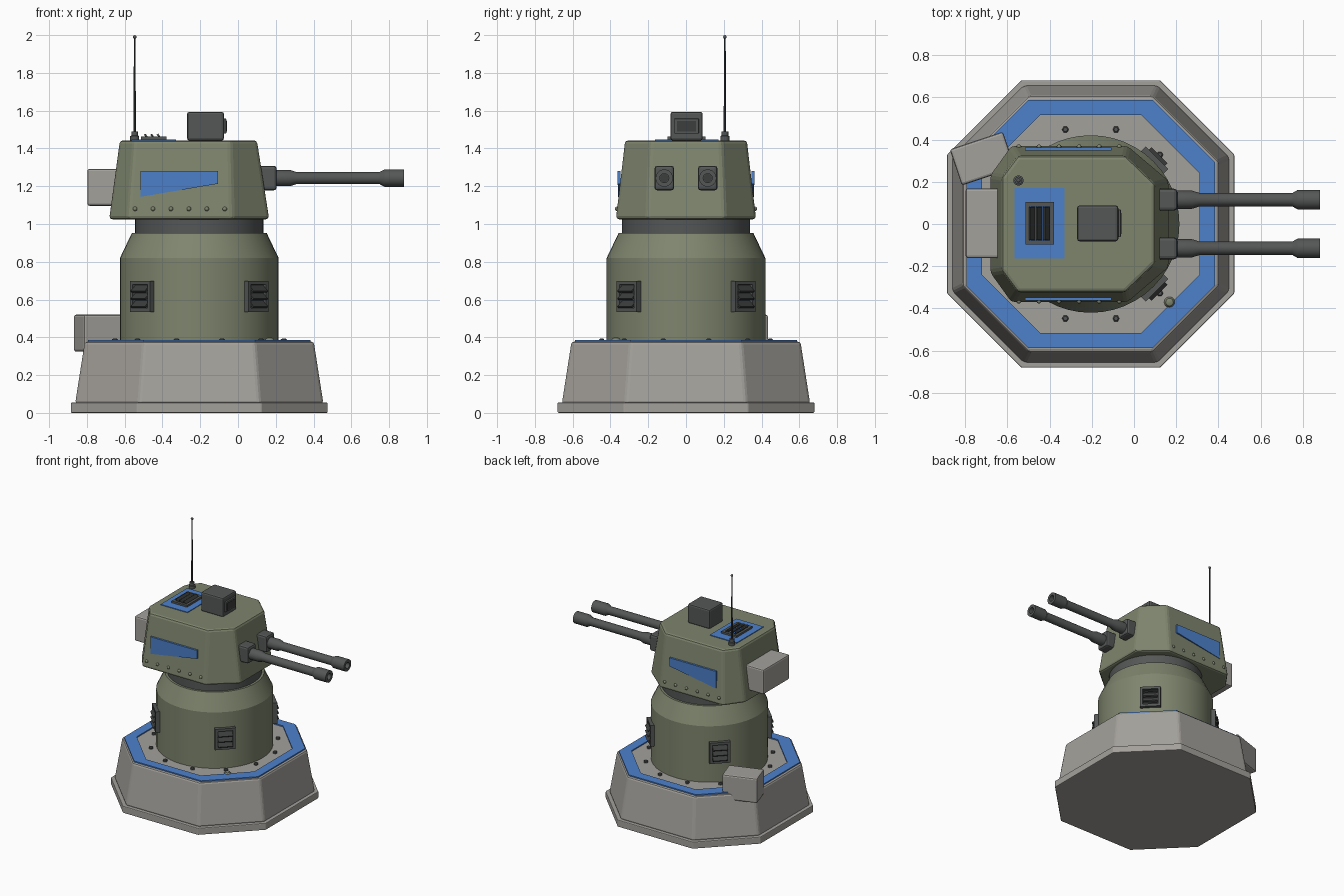
import bpy, bmesh
from math import sin, cos, pi, radians
from mathutils import Matrix, Vector

default = bpy.data.objects.get("Cube")
if default:
    bpy.data.objects.remove(default)

CX = -0.205  # axis of the base and body


def material(name, rgb):
    m = bpy.data.materials.new(name)
    m.use_nodes = True
    m.diffuse_color = (*rgb, 1)
    m.node_tree.nodes["Principled BSDF"].inputs["Base Color"].default_value = (*rgb, 1)
    return m


OLIVE = material("olive armour", (0.21, 0.235, 0.155))
GREY = material("concrete grey", (0.37, 0.355, 0.33))
METAL = material("gunmetal", (0.09, 0.096, 0.094))
DARK = material("dark metal", (0.045, 0.047, 0.047))
BLUE = material("blue paint", (0.075, 0.22, 0.60))


def finish(name, bm, mats, bevel=0, smooth=False):
    bmesh.ops.recalc_face_normals(bm, faces=bm.faces)
    mesh = bpy.data.meshes.new(name)
    bm.to_mesh(mesh)
    bm.free()
    for m in mats:
        mesh.materials.append(m)
    ob = bpy.data.objects.new(name, mesh)
    bpy.context.scene.collection.objects.link(ob)
    if bevel:
        mod = ob.modifiers.new("Bevel", 'BEVEL')
        mod.width, mod.segments = bevel, 2
        mod.limit_method, mod.angle_limit = 'ANGLE', radians(25)
    if smooth:
        bpy.ops.object.select_all(action='DESELECT')
        ob.select_set(True)
        bpy.context.view_layer.objects.active = ob
        bpy.ops.object.shade_smooth_by_angle(angle=radians(25))
    return ob


def loft(name, rings, mat, closed=False, **kw):
    """Skin a list of equal point rings, capped unless closed into a loop."""
    bm = bmesh.new()
    loops = [[bm.verts.new(p) for p in ring] for ring in rings]
    pairs = list(zip(loops, loops[1:])) + ([(loops[-1], loops[0])] if closed else [])
    n = len(loops[0])
    for a, b in pairs:
        for i in range(n):
            j = (i + 1) % n
            bm.faces.new((a[i], a[j], b[j], b[i]))
    if not closed:
        bm.faces.new(loops[0])
        bm.faces.new(loops[-1])
    return finish(name, bm, [mat], **kw)


def lathe(name, profile, mat, origin, n=32, along_x=False):
    """Revolve (radius, height) points about z, or about x."""
    rings = []
    for r, h in profile:
        pts = [(r * cos(2 * pi * i / n), r * sin(2 * pi * i / n), h) for i in range(n)]
        if along_x:
            pts = [(z, x, y) for x, y, z in pts]
        rings.append([Vector(origin) + Vector(p) for p in pts])
    return loft(name, rings, mat, smooth=n > 6)


def add_box(bm, centre, size, index=0, tilt=0):
    geo = bmesh.ops.create_cube(bm, size=1, matrix=Matrix.Translation(centre)
                                @ Matrix.Rotation(tilt, 4, 'Y') @ Matrix.Diagonal((*size, 1)))
    for f in {f for v in geo["verts"] for f in v.link_faces}:
        f.material_index = index


def box(name, centre, size, mat, bevel=0.012, turn=0):
    bm = bmesh.new()
    add_box(bm, (0, 0, 0), size)
    bm.transform(Matrix.Translation(centre) @ Matrix.Rotation(turn, 4, 'Z'))
    return finish(name, bm, [mat], bevel)


def octagon(half, z, ratio=0.484):
    s = half * ratio
    pts = [(half, s), (s, half), (-s, half), (-half, s),
           (-half, -s), (-s, -half), (s, -half), (half, -s)]
    return [(CX + x, y, z) for x, y in pts]


def vent(name, matrix, w, h, tilt, length):
    """Louvred grille; local x points out of the surface."""
    bm = bmesh.new()
    rim = 0.02
    add_box(bm, (-0.015, 0, 0), (0.03, w - rim, h - rim), 1)
    for s in (-1, 1):
        add_box(bm, (-0.005, s * (w - rim) / 2, 0), (0.05, rim, h))
        add_box(bm, (-0.005, 0, s * (h - rim) / 2), (0.05, w - 2 * rim, rim))
    for i in (-1, 0, 1):
        add_box(bm, (0.014, 0, i * h * 0.25), (length, w - 2.2 * rim, 0.01), 1, tilt)
    bm.transform(matrix)
    return finish(name, bm, [METAL, DARK])


# Octagonal base with footing and painted ring
loft("base_footing", [octagon(0.68, 0), octagon(0.68, 0.055)], GREY, bevel=0.006)
loft("base", [octagon(0.657, 0.05), octagon(0.606, 0.377)], GREY, bevel=0.014)
loft("base_ring", [octagon(0.588, 0.37, 0.5), octagon(0.588, 0.386, 0.5),
                   octagon(0.515, 0.386, 0.465), octagon(0.515, 0.37, 0.465)], BLUE, closed=True)
for i in range(12):
    a = radians(15 + 30 * i)
    lathe(f"base_bolt_{i + 1}", [(0.016, 0.37), (0.016, 0.388), (0.01, 0.393)], METAL,
          (CX + 0.463 * cos(a), 0.463 * sin(a), 0), n=6)
lathe("base_dome", [(0.026, 0.37), (0.025, 0.385), (0.018, 0.396), (0.006, 0.4)], OLIVE,
      (0.168, -0.37, 0), n=16)
box("base_crate", (-0.718, 0.31, 0.422), (0.265, 0.18, 0.196), GREY, turn=radians(18.5))

# Round body, neck and four louvred vents
lathe("body", [(0.42, 0.37), (0.42, 0.82), (0.357, 0.952)], OLIVE, (CX, 0, 0), n=48)
lathe("neck", [(0.34, 0.94), (0.34, 1.04)], METAL, (CX, 0, 0), n=48)
for i in range(4):
    turn = Matrix.Rotation(radians(45 + 90 * i), 4, 'Z')
    vent(f"body_vent_{i + 1}", Matrix.Translation((CX, 0, 0.617)) @ turn
         @ Matrix.Translation((0.424, 0, 0)), 0.15, 0.165, radians(40), 0.05)


# Turret shell, with large front chamfers and smaller rear ones
def turret_plan(z, back, front, half, rear_cut, front_cut):
    (rx, ry), (fx, fy) = rear_cut, front_cut
    side = [(front, half - fy), (front - fx, half), (back + rx, half), (back, half - ry)]
    return [(x, y, z) for x, y in side] + [(x, -y, z) for x, y in reversed(side)]


loft("turret", [turret_plan(1.025, -0.682, 0.165, 0.371, (0.1, 0.14), (0.195, 0.165)),
                turret_plan(1.443, -0.625, 0.1, 0.322, (0.075, 0.1), (0.14, 0.135))],
     OLIVE, bevel=0.017)

# Side markings and rivets
for s, side in ((-1, "right"), (1, "left")):
    outline = [(-0.515, 1.28), (-0.107, 1.28), (-0.107, 1.213), (-0.515, 1.144)]
    loft(f"marking_{side}", [[(x, s * (y + (z - 1.14) * 0.02), z) for x, z in outline]
                             for y in (0.345, 0.360)], BLUE)
    for i in range(6):
        bm = bmesh.new()
        bmesh.ops.create_icosphere(bm, subdivisions=2, radius=0.012,
                                   matrix=Matrix.Translation((-0.545 + 0.095 * i, s * 0.365, 1.08)))
        finish(f"rivet_{side}_{i + 1}", bm, [OLIVE], smooth=True)

# Twin guns: mantlet, collar, barrel and bored muzzle
for s, side in ((-1, "right"), (1, "left")):
    y, z = s * 0.115, 1.243
    box(f"mantlet_{side}", (0.155, y, z), (0.1, 0.104, 0.13), METAL, 0.015)
    lathe(f"barrel_{side}", [(0.043, 0.19), (0.043, 0.275), (0.032, 0.31), (0.032, 0.75),
                             (0.046, 0.775), (0.046, 0.88), (0.024, 0.88), (0.024, 0.81)],
          METAL, (0, y, z), n=24, along_x=True)
    lathe(f"bore_{side}", [(0.023, 0.805), (0.023, 0.815)], DARK, (0, y, z), n=24, along_x=True)

# Roof sight
box("sight", (-0.172, 0.003, 1.518), (0.195, 0.17, 0.152), METAL, 0.012)
box("sight_bezel", (-0.072, 0.003, 1.518), (0.02, 0.13, 0.08), METAL, 0.004)
box("sight_lens", (-0.062, 0.003, 1.518), (0.005, 0.1, 0.055), DARK, 0)

# Roof panel and grille
box("roof_panel", (-0.447, 0.004, 1.444), (0.236, 0.335, 0.009), BLUE, 0)
vent("roof_vent", Matrix.Translation((-0.447, 0.003, 1.443)) @ Matrix.Rotation(-pi / 2, 4, 'Y'),
     0.2, 0.135, radians(-35), 0.045)

# Rear stowage box
box("rear_box", (-0.715, 0.004, 1.194), (0.165, 0.33, 0.196), GREY)

# Antenna
lathe("antenna_mount", [(0.024, 1.43), (0.024, 1.465), (0.018, 1.468), (0.018, 1.49)], METAL,
      (-0.547, 0.206, 0), n=16)
lathe("antenna_rod", [(0.007, 1.48), (0.004, 1.99)], DARK, (-0.547, 0.206, 0), n=8)
bm = bmesh.new()
bmesh.ops.create_icosphere(bm, subdivisions=2, radius=0.01,
                           matrix=Matrix.Translation((-0.547, 0.206, 1.99)))
finish("antenna_tip", bm, [METAL], smooth=True)
